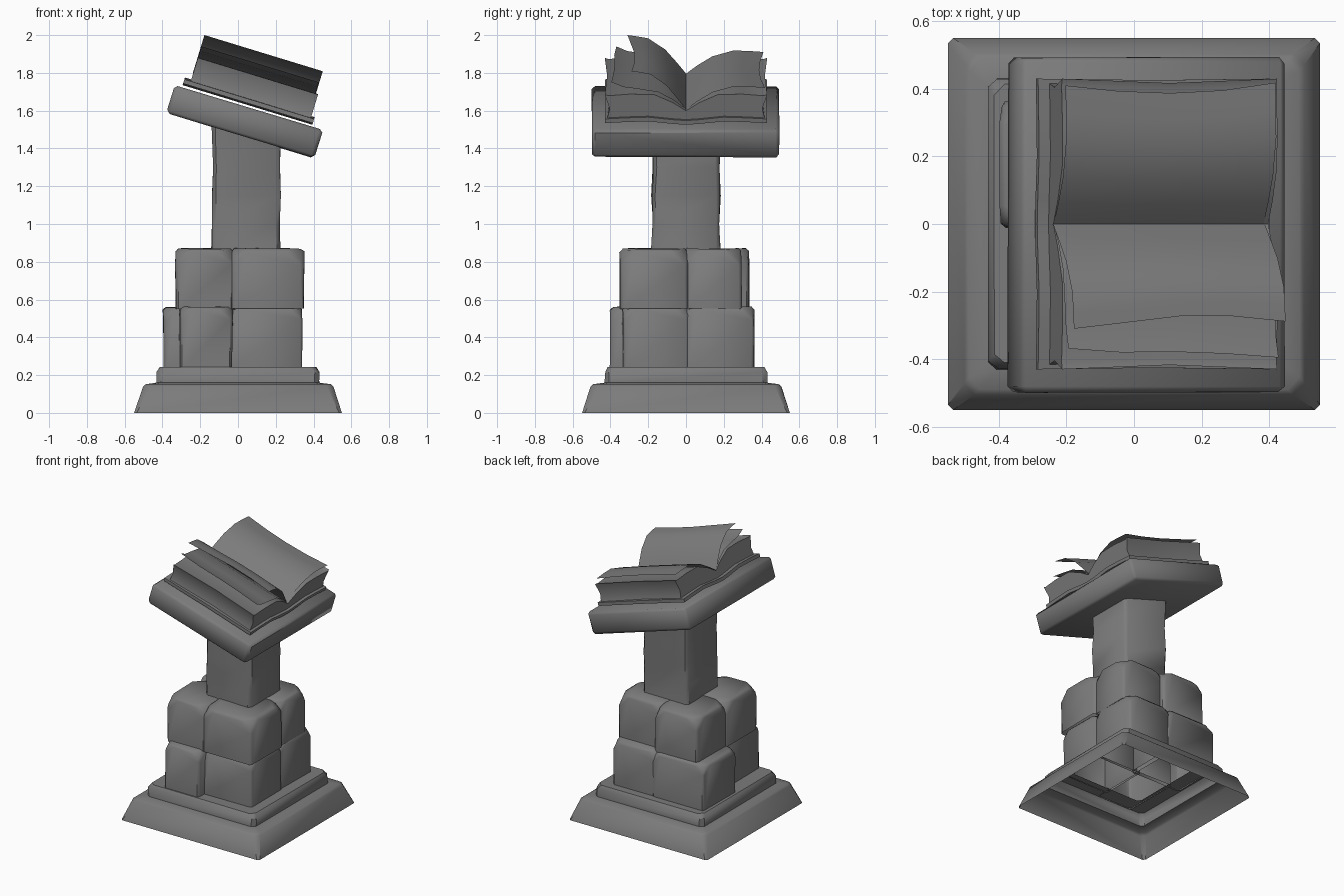
import bpy, bmesh, math, random
from mathutils import Vector

if "Cube" in bpy.data.objects:
    bpy.data.objects.remove(bpy.data.objects["Cube"])

random.seed(4)
TILT = math.radians(17)
DESK = Vector((0.035, 0, 1.543))
STONE = bpy.data.materials.new("dark_stone")
STONE.diffuse_color = (0.2, 0.2, 0.2, 1)
STONE.use_nodes = True
STONE.node_tree.nodes["Principled BSDF"].inputs["Base Color"].default_value = STONE.diffuse_color


def finish(bm, name, angle=35, tilted=False):
    bmesh.ops.recalc_face_normals(bm, faces=bm.faces[:])
    me = bpy.data.meshes.new(name)
    bm.to_mesh(me)
    bm.free()
    me.materials.append(STONE)
    ob = bpy.data.objects.new(name, me)
    bpy.context.collection.objects.link(ob)
    if tilted:
        ob.location = DESK
        ob.rotation_euler = (0, TILT, 0)
    bpy.ops.object.select_all(action='DESELECT')
    ob.select_set(True)
    bpy.context.view_layer.objects.active = ob
    bpy.ops.object.shade_smooth_by_angle(angle=math.radians(angle))
    return ob


def loft(name, rings, closed=True, caps=False, angle=35, tilted=False):
    bm = bmesh.new()
    rows = [[bm.verts.new(p) for p in r] for r in rings]
    n = len(rows[0])
    for a, b in zip(rows, rows[1:]):
        for i in range(n if closed else n - 1):
            j = (i + 1) % n
            bm.faces.new((a[i], a[j], b[j], b[i]))
    if caps:
        bm.faces.new(rows[0])
        bm.faces.new(rows[-1])
    return finish(bm, name, angle, tilted)


def square_ring(h, z, cut, jit=0.0):
    """Square outline with clipped corners."""
    c = h - cut
    pts = [(h, -c), (h, c), (c, h), (-c, h), (-h, c), (-h, -c), (-c, -h), (c, -h)]
    return [(x + random.uniform(-jit, jit), y + random.uniform(-jit, jit), z) for x, y in pts]


def stone(name, x0, x1, y0, y1, z0, z1, bevel=0.03, jit=0.007, chip=0.0, open_bottom=False, tilted=False):
    """Box with chipped top corners and worn edges."""
    bm = bmesh.new()
    bmesh.ops.create_cube(bm, size=1)
    for v in bm.verts:
        v.co = ((x0 + x1) / 2 + v.co.x * (x1 - x0),
                (y0 + y1) / 2 + v.co.y * (y1 - y0),
                (z0 + z1) / 2 + v.co.z * (z1 - z0))
    if chip:
        tops = [v for v in bm.verts if v.co.z > z1 - 1e-4]
        bmesh.ops.bevel(bm, geom=tops, offset=chip, segments=1, profile=0.5, affect='VERTICES')
    if open_bottom:
        low = [f for f in bm.faces if all(v.co.z < z0 + 1e-4 for v in f.verts)]
        bmesh.ops.delete(bm, geom=low, context='FACES_ONLY')
    edges = [e for e in bm.edges if len(e.link_faces) == 2]
    bmesh.ops.bevel(bm, geom=edges, offset=bevel, segments=1, profile=0.5, affect='EDGES')
    for v in bm.verts:
        v.co += Vector([random.uniform(-jit, jit) for _ in range(3)])
    return finish(bm, name, 50, tilted)


# stepped foot, an open shell underneath
foot = [(0.55, 0, 0.015), (0.503, 0.14, 0.03), (0.488, 0.152, 0.035), (0.432, 0.16, 0.025),
        (0.43, 0.215, 0.025), (0.413, 0.242, 0.03), (0.29, 0.242, 0.02)]
loft("stepped_foot", [square_ring(h, z, c, 0.003 if z else 0) for h, z, c in foot], angle=40)

# two tiers of rough stones
lower = [(-0.31, -0.03, -0.40, 0.02), (-0.05, 0.34, -0.335, 0.015),
         (-0.02, 0.335, -0.01, 0.36), (-0.395, 0.02, -0.01, 0.36)]
upper = [(-0.33, -0.02, -0.345, 0.02), (-0.04, 0.35, -0.35, 0.01),
         (-0.02, 0.335, -0.01, 0.295), (-0.325, 0.02, -0.01, 0.335)]
for i, b in enumerate(lower):
    stone(f"lower_stone_{i + 1}", *b, 0.235, 0.56, 0.014, 0.004, 0.06, open_bottom=True)
for i, b in enumerate(upper):
    stone(f"upper_stone_{i + 1}", *b, 0.55, 0.87, 0.016, 0.004, 0.08, open_bottom=True)

# column, its top cut to follow the sloping desk
col = []
for k, (h, z) in enumerate([(0.183, 0.84), (0.178, 1.0), (0.181, 1.15), (0.177, 1.3), (0.182, 1.49)]):
    r = square_ring(h, z, 0.02, 0.004)
    col.append([(x + 0.043, y, z - (0.3 * x if k == 4 else 0)) for x, y, z in r])
loft("column", col, caps=True, angle=45)

# sloping desk
stone("desk_slab", -0.408, 0.408, -0.497, 0.492, -0.077, 0.077, 0.016, 0.003, tilted=True)


# book parts: cross-sections in (y, height) swept down the slope
def sweep(name, prof, u0, u1, scales, closed):
    n = len(scales) - 1
    rings = [[(u0 + (u1 - u0) * k / n, y * s, w) for y, w in prof] for k, s in enumerate(scales)]
    return loft(name, rings, closed, closed, 40, True)


def both(half):
    """Mirror a half profile running outward from the spine."""
    return [(-y, w) for y, w in half[:0:-1]] + half


cover_low = both([(0, 0.088), (0.07, 0.093), (0.2, 0.107), (0.32, 0.103), (0.43, 0.097)])
cover_top = [(y, w + 0.023) for y, w in reversed(cover_low)]
sweep("book_cover", cover_low + cover_top, -0.37, 0.348, [1, 0.99, 1], True)

block_low = both([(0, 0.105), (0.07, 0.108), (0.2, 0.121), (0.32, 0.118), (0.418, 0.112)])
block_top = both([(0, 0.16), (0.07, 0.205), (0.17, 0.25), (0.3, 0.252), (0.41, 0.243), (0.43, 0.25), (0.404, 0.17)])
sweep("page_block", block_low + block_top[::-1], -0.335, 0.33, [1, 0.985, 0.97, 0.985, 1], True)

# loose pages
sweep("right_page", [(0, 0.162), (0.06, 0.208), (0.14, 0.258), (0.25, 0.29), (0.33, 0.288), (0.41, 0.282)],
      -0.335, 0.315, [1, 0.96, 0.945, 0.965, 1.02], False)
sweep("left_page", [(0, 0.162), (-0.06, 0.212), (-0.14, 0.258), (-0.25, 0.277), (-0.32, 0.287), (-0.38, 0.313)],
      -0.335, 0.315, [0.97, 1.0, 0.995, 1.01, 1.04], False)
sweep("turning_page", [(0, 0.162), (-0.05, 0.225), (-0.11, 0.295), (-0.2, 0.357), (-0.26, 0.368), (-0.31, 0.375)],
      -0.337, 0.318, [1, 0.94, 0.88, 0.88, 0.93], False)
